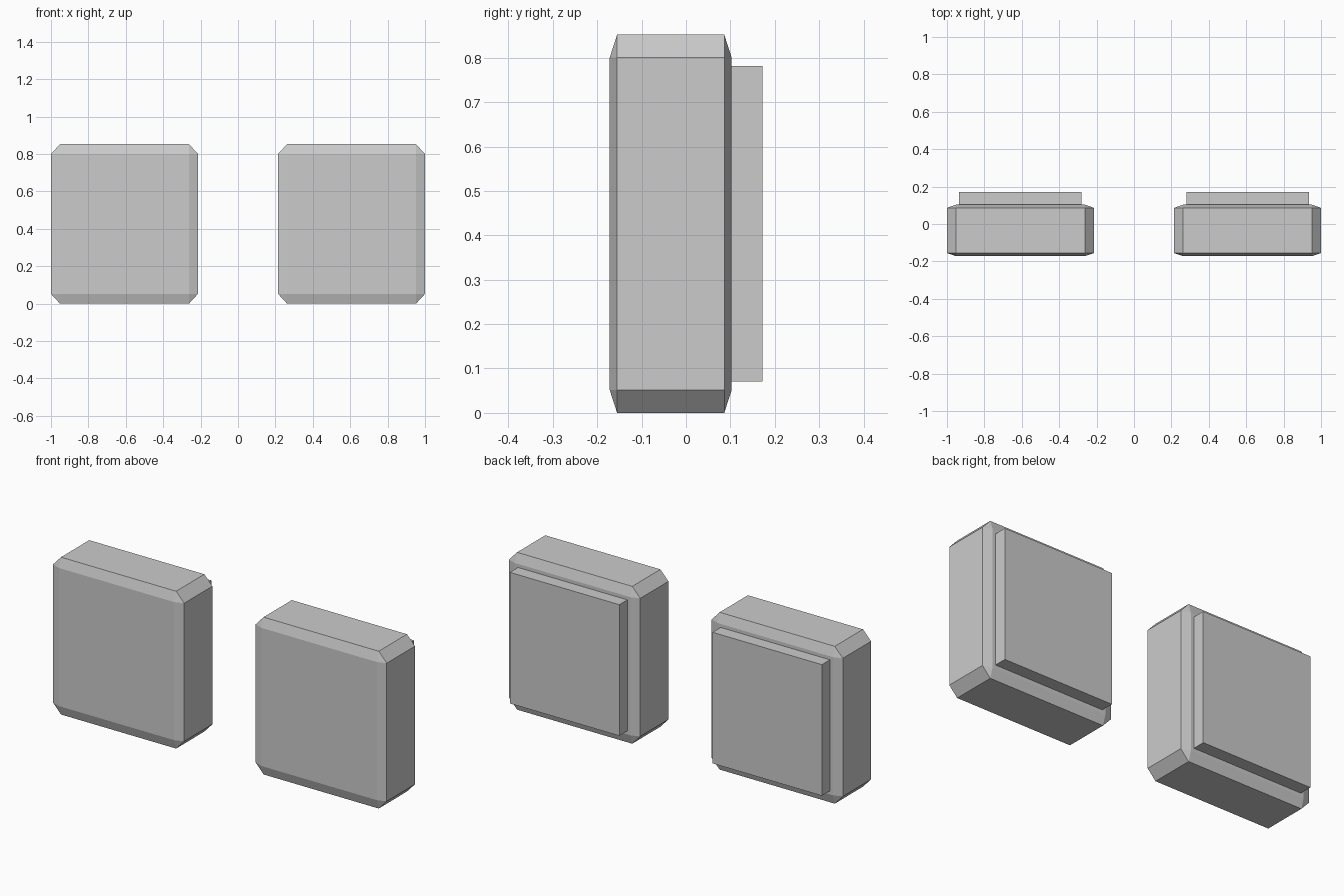
import bpy
import bmesh
from mathutils import Vector

if "Cube" in bpy.data.objects:
    bpy.data.objects.remove(bpy.data.objects["Cube"])


def box(name, centre, size, chamfer=0.0):
    """Cube, optionally chamfered, then stretched to size (chamfer is a fraction of each side)."""
    bm = bmesh.new()
    bmesh.ops.create_cube(bm, size=1)
    if chamfer:
        bmesh.ops.bevel(bm, geom=bm.edges[:], offset=chamfer, offset_type='OFFSET',
                        segments=1, profile=0.5, affect='EDGES')
    bmesh.ops.scale(bm, vec=Vector(size), verts=bm.verts)
    bmesh.ops.translate(bm, vec=Vector(centre), verts=bm.verts)
    bmesh.ops.recalc_face_normals(bm, faces=bm.faces)
    mesh = bpy.data.meshes.new(name)
    bm.to_mesh(mesh)
    bm.free()
    obj = bpy.data.objects.new(name, mesh)
    bpy.context.collection.objects.link(obj)
    return obj


for side, label in ((-1, "left"), (1, "right")):
    # Chamfered main block
    box(f"{label}_block", (side * 0.607, -0.0345, 0.426), (0.786, 0.275, 0.852), 0.061)
    # Plain raised panel on the back
    box(f"{label}_back_panel", (side * 0.607, 0.1345, 0.426), (0.655, 0.075, 0.71))
